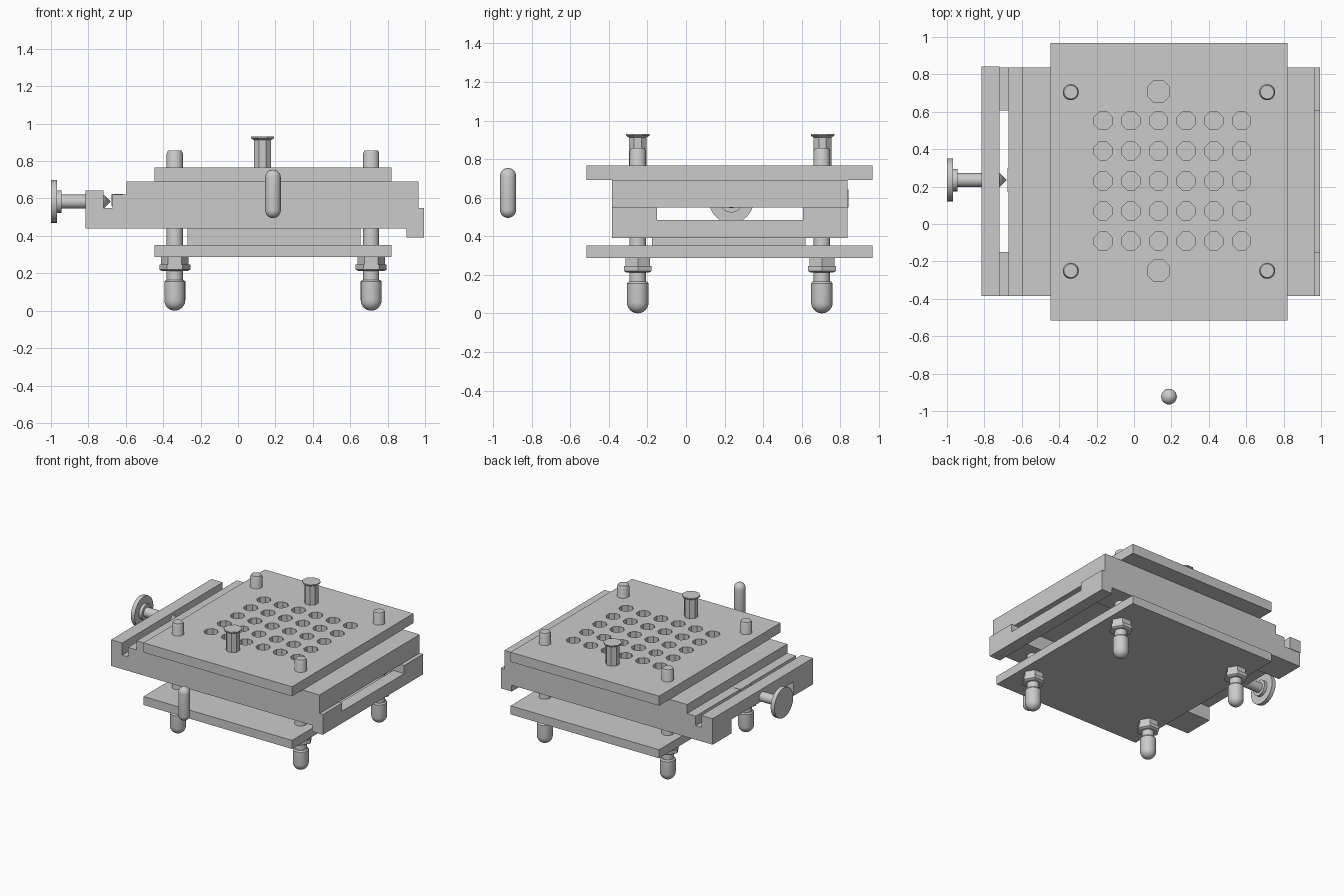
import bpy, bmesh, math
from mathutils import Matrix

if "Cube" in bpy.data.objects:
    bpy.data.objects.remove(bpy.data.objects["Cube"])

CX, CY = 0.19, 0.23          # plan centre of the fixture


def finish(bm, name, smooth=False):
    bmesh.ops.recalc_face_normals(bm, faces=bm.faces)
    me = bpy.data.meshes.new(name)
    bm.to_mesh(me)
    bm.free()
    ob = bpy.data.objects.new(name, me)
    bpy.context.collection.objects.link(ob)
    if smooth:
        bpy.ops.object.select_all(action='DESELECT')
        ob.select_set(True)
        bpy.context.view_layer.objects.active = ob
        bpy.ops.object.shade_smooth_by_angle(angle=math.radians(35))
    return ob


def boxes(name, *spans):
    """Each span is (x0, x1, y0, y1, z0, z1)."""
    bm = bmesh.new()
    for x0, x1, y0, y1, z0, z1 in spans:
        m = Matrix.Translation(((x0 + x1) / 2, (y0 + y1) / 2, (z0 + z1) / 2))
        m = m @ Matrix.Diagonal((x1 - x0, y1 - y0, z1 - z0, 1))
        bmesh.ops.create_cube(bm, size=1, matrix=m)
    return finish(bm, name)


def lathe(name, profile, loc, sides=24, along_x=False, smooth=True, turn=0.0):
    """Revolve (radius, height) points about z, or about x."""
    bm = bmesh.new()
    rings = []
    for r, h in profile:
        n = 1 if r == 0 else sides
        rings.append([bm.verts.new((r * math.cos(turn + 2 * math.pi * i / sides),
                                    r * math.sin(turn + 2 * math.pi * i / sides), h))
                      for i in range(n)])
    for a, b in zip(rings, rings[1:]):
        for i in range(sides):
            j = (i + 1) % sides
            quad = [a[i % len(a)], a[j % len(a)], b[j % len(b)], b[i % len(b)]]
            bm.faces.new(list(dict.fromkeys(quad)))
    for ring in (rings[0], rings[-1]):
        if len(ring) > 1:
            bm.faces.new(ring)
    if along_x:
        bmesh.ops.transform(bm, matrix=Matrix.Rotation(math.pi / 2, 4, 'Y'), verts=bm.verts)
    bmesh.ops.translate(bm, vec=loc, verts=bm.verts)
    return finish(bm, name, smooth)


def dome(r, z, up, steps=6):
    """Quarter-round profile, from pole to rim (down) or rim to pole (up)."""
    pts = []
    for i in range(steps + 1):
        a = math.pi / 2 * i / steps
        pts.append((r * math.sin(a) if i else 0, z + (1 if up else -1) * r * math.cos(a)))
    return pts[::-1] if up else pts


# Clamp plates above and below
X0, X1, Y0, Y1 = -0.447, 0.822, -0.515, 0.967
top_plate = boxes("top_plate", (X0, X1, Y0, Y1, 0.692, 0.766))
boxes("bottom_plate", (X0, X1, Y0, Y1, 0.286, 0.352))

# Grid of holes in the top plate
bm = bmesh.new()
for i in range(6):
    for j in range(5):
        m = Matrix.Translation((-0.165 + 0.148 * i, -0.092 + 0.161 * j, 0.73))
        m = m @ Matrix.Rotation(math.pi / 8, 4, 'Z')
        bmesh.ops.create_cone(bm, cap_ends=True, segments=8, radius1=0.052,
                              radius2=0.052, depth=0.2, matrix=m)
cutter = finish(bm, "hole_cutter")
cutter.hide_render = True
mod = top_plate.modifiers.new("holes", 'BOOLEAN')
mod.operation = 'DIFFERENCE'
mod.solver = 'EXACT'
mod.object = cutter
bpy.context.view_layer.objects.active = top_plate
bpy.ops.object.modifier_apply(modifier=mod.name)
bpy.data.objects.remove(cutter)

# Sliding plates and the block beneath them
A, B = -0.385, 0.838
boxes("cover_plate", (-0.596, 0.966, A, B, 0.62, 0.692))
boxes("slide_plate", (-0.67, 0.966, A, B, 0.548, 0.622))
boxes("stop_pad", (-0.676, -0.615, 0.17, 0.30, 0.56, 0.624))
boxes("support_block", (-0.27, 0.655, -0.177, 0.62, 0.352, 0.44))

# Frame: two rails joined by a raised end bar and a dropped end bar
S, T = -0.15, 0.607
boxes("side_rails", (-0.815, 0.995, A, S, 0.44, 0.548), (-0.815, 0.995, T, B, 0.44, 0.548))
boxes("raised_end_bar", (-0.815, -0.72, A, B + 0.004, 0.548, 0.642))
boxes("dropped_end_bar", (0.902, 0.995, S, T, 0.392, 0.485),
      (0.902, 0.995, A, S, 0.392, 0.44), (0.902, 0.995, T, B, 0.392, 0.44))

# Corner posts with lock nuts and rounded feet
for x in (-0.338, 0.712):
    for y in (-0.25, 0.705):
        lathe("corner_post", [(0.043, 0.1), (0.043, 0.84), (0.036, 0.857)], (x, y, 0))
        lathe("rounded_foot", dome(0.056, 0.056, False) + [(0.056, 0.155), (0.048, 0.165)], (x, y, 0))
        lathe("upper_nut", [(0.074, 0.245), (0.074, 0.286)], (x, y, 0), 6, smooth=False)
        lathe("lower_nut", [(0.07, 0.213), (0.083, 0.22), (0.083, 0.246)], (x, y, 0), 6, smooth=False)

# Octagonal headed pins on the top plate
for y in (-0.25, 0.708):
    lathe("headed_pin", [(0.05, 0.70), (0.05, 0.912), (0.066, 0.922), (0.066, 0.93)],
          (0.131, y, 0), 8, smooth=False, turn=math.pi / 8)

# Thumb screw with pointed tip
lathe("thumb_screw", [(0.115, -1.0), (0.115, -0.968), (0.06, -0.968), (0.06, -0.945),
                      (0.037, -0.945), (0.037, -0.718), (0, -0.68)],
      (0, 0.235, 0.583), along_x=True)

# Loose dowel in front
lathe("loose_dowel", dome(0.042, 0.537, False) + dome(0.042, 0.712, True), (0.187, -0.923, 0))
